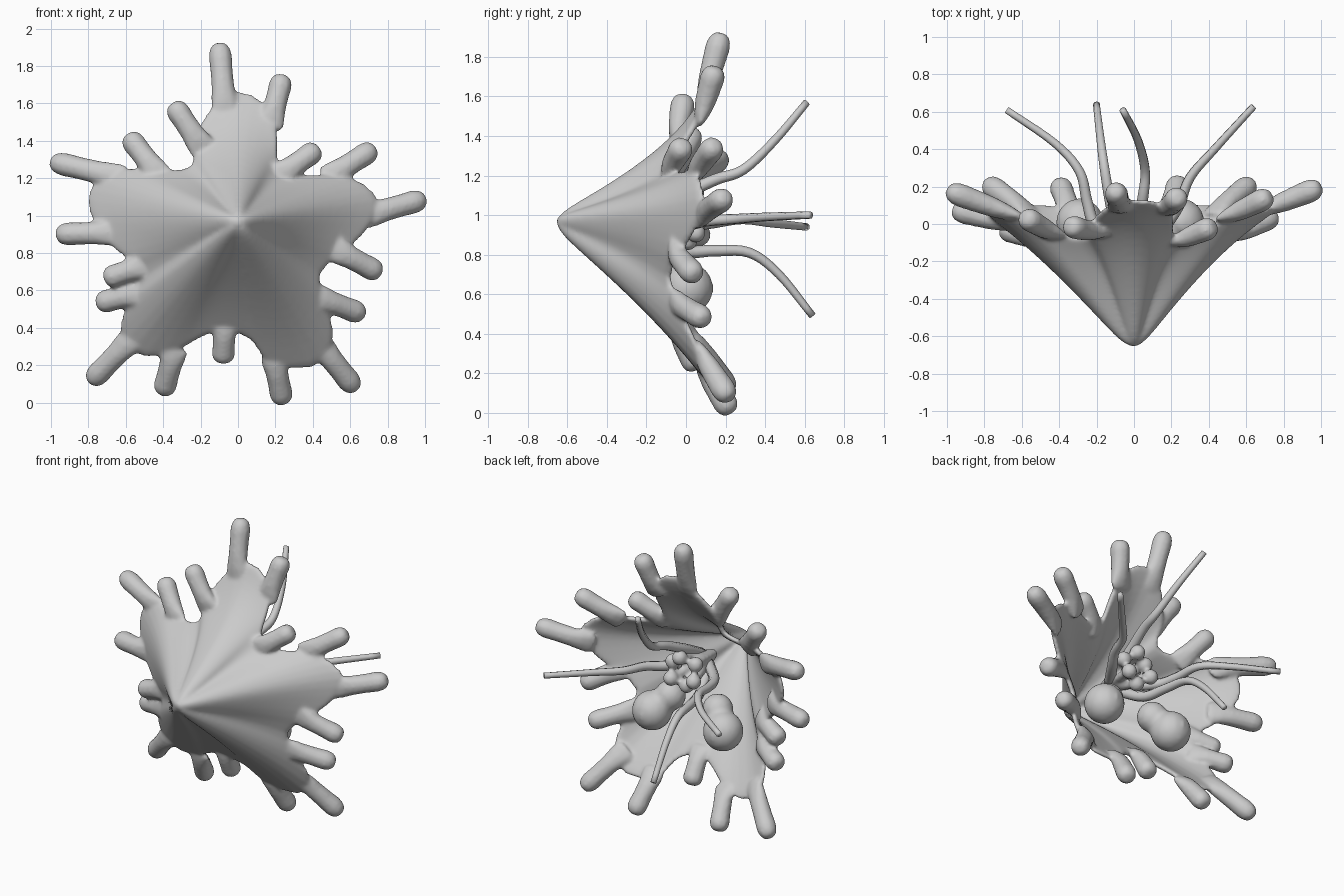
import bpy, bmesh, math
from mathutils import Vector

if "Cube" in bpy.data.objects:
    bpy.data.objects.remove(bpy.data.objects["Cube"])

CZ = 0.97  # height of the cone axis


def finish(bm, name, levels=0, thick=0):
    bmesh.ops.recalc_face_normals(bm, faces=bm.faces)
    for f in bm.faces:
        f.smooth = True
    me = bpy.data.meshes.new(name)
    bm.to_mesh(me)
    bm.free()
    ob = bpy.data.objects.new(name, me)
    bpy.context.collection.objects.link(ob)
    if thick:
        m = ob.modifiers.new("thickness", 'SOLIDIFY')
        m.thickness, m.offset = thick, 0
    if levels:
        m = ob.modifiers.new("smooth", 'SUBSURF')
        m.levels = m.render_levels = levels
    return ob


def fuse(parts, name, voxel, smooth):
    """Join overlapping parts and melt them into one skin."""
    bpy.ops.object.select_all(action='DESELECT')
    for o in parts:
        o.select_set(True)
    bpy.context.view_layer.objects.active = parts[0]
    bpy.ops.object.convert(target='MESH')
    bpy.ops.object.join()
    ob = bpy.context.view_layer.objects.active
    ob.name = name
    m = ob.modifiers.new("melt", 'REMESH')
    m.mode, m.voxel_size, m.use_smooth_shade = 'VOXEL', voxel, True
    m = ob.modifiers.new("relax", 'SMOOTH')
    m.factor, m.iterations = .5, smooth


def spline(pts, steps):
    """Smooth path through the points."""
    p = [Vector(q) for q in pts]
    p = [2 * p[0] - p[1]] + p + [2 * p[-1] - p[-2]]
    out = []
    for i in range(1, len(p) - 2):
        a, b, c, d = p[i - 1:i + 3]
        for k in range(steps):
            t = k / steps
            out.append(0.5 * (2 * b + (c - a) * t + (2 * a - 5 * b + 4 * c - d) * t**2
                              + (3 * b - a - 3 * c + d) * t**3))
    return out + [p[-2]]


def tube(name, path, radii, sides=8, ref=(0.13, 0.31, 0.94)):
    """Tube along a path; each radius is (along ref, across ref)."""
    bm = bmesh.new()
    rings = []
    ref = Vector(ref)
    for i, (p, (ru, rv)) in enumerate(zip(path, radii)):
        d = (path[min(i + 1, len(path) - 1)] - path[max(i - 1, 0)]).normalized()
        u = (ref - d * ref.dot(d)).normalized()
        ref = u
        v = d.cross(u)
        rings.append([bm.verts.new(p + ru * u * math.cos(a) + rv * v * math.sin(a))
                      for a in (2 * math.pi * k / sides for k in range(sides))])
    for a, b in zip(rings, rings[1:]):
        for k in range(sides):
            j = (k + 1) % sides
            bm.faces.new((a[k], a[j], b[j], b[k]))
    bm.faces.new(rings[0])
    bm.faces.new(rings[-1])
    return finish(bm, name)


# Five-lobed bell: rim points (x, z, depth), counter-clockwise from the right lobe
RIM = [(.77, 1.04, .09), (.74, 1.13, .09), (.62, 1.21, .07), (.48, 1.22, .03), (.34, 1.21, -.04),
       (.21, 1.22, -.08), (.21, 1.34, -.02), (.22, 1.47, .06), (.15, 1.62, .12), (0, 1.69, .13),
       (-.13, 1.61, .11), (-.22, 1.47, .04), (-.25, 1.36, -.02), (-.22, 1.25, -.07),
       (-.36, 1.24, -.06), (-.48, 1.24, -.02), (-.62, 1.26, .04), (-.78, 1.20, .10),
       (-.82, 1.08, .10), (-.78, .96, .06), (-.70, .84, .01), (-.56, .75, -.08), (-.50, .66, -.06),
       (-.61, .52, -.01), (-.65, .37, .08), (-.60, .25, .11), (-.40, .23, .10), (-.28, .30, .05),
       (-.13, .39, -.04), (0, .38, -.04), (.11, .31, .02), (.14, .19, .10), (.30, .17, .11),
       (.49, .19, .10), (.53, .38, .05), (.46, .57, -.05), (.41, .69, -.09), (.55, .79, -.04),
       (.68, .89, .04)]


def bell():
    bm = bmesh.new()
    apex = bm.verts.new((0, -.645, CZ))
    rows, n = [], len(RIM)
    steps = (.06, .12, .2, .3, .42, .54, .66, .78, .9, 1)
    for t in steps:
        row = []
        for x, z, y in RIM:
            d = Vector((x, 0, z - CZ))
            c = d.normalized()
            # bow of each ray: strongest on the top lobe, slight on the right one
            b = .25 + .5 * max(0, c.z) ** 4 + .15 * max(0, c.x) ** 4
            h = (1 + b) * t - b * t * t
            h = (math.sqrt(h * h + .007) - .0837) / (math.sqrt(1.007) - .0837)
            row.append(bm.verts.new((x * t, -.645 + (y + .645) * h, CZ + d.z * t)))
        rows.append(row)
    for k in range(n):
        j = (k + 1) % n
        bm.faces.new((apex, rows[0][k], rows[0][j]))
        for a, c in zip(rows, rows[1:]):
            bm.faces.new((a[k], c[k], c[j], a[j]))
    return finish(bm, "bell", levels=1, thick=.034)


# Blunt fingers around the rim: base and tip as (x, y, z)
FINGERS = [((-.07, .08, 1.56), (-.10, .18, 1.92)), ((.17, .07, 1.48), (.24, .15, 1.75)),
           ((-.19, -.05, 1.36), (-.35, -.01, 1.60)), ((-.42, -.06, 1.21), (-.59, .04, 1.43)),
           ((-.62, .04, 1.20), (-1.0, .18, 1.29)), ((-.64, -.01, .91), (-.97, .08, .90)),
           ((-.49, -.10, .74), (-.71, -.02, .66)), ((-.52, -.06, .59), (-.75, .06, .53)),
           ((-.56, .06, .35), (-.79, .22, .11)), ((-.34, .06, .28), (-.40, .22, .05)),
           ((-.07, -.06, .43), (-.08, .06, .22)), ((.19, .07, .25), (.24, .23, 0)),
           ((.43, .06, .32), (.63, .22, .07)), ((.41, -.07, .57), (.67, .10, .47)),
           ((.52, -.07, .82), (.76, .05, .69)), ((.68, .07, 1.00), (1.0, .20, 1.09)),
           ((.48, .03, 1.20), (.73, .15, 1.36)), ((.22, -.10, 1.21), (.43, -.01, 1.36))]
# (position, thickness, width): a flat web flaring into a round finger
PROFILE = ((-.08, .014, .05), (0, .026, .075), (.15, .042, .072), (.35, .054, .063), (.6, .06, .061),
           (.8, .064, .064), (.9, .058, .058), (.97, .043, .043), (1, .024, .024))
skin = [bell()]
for i, (a, b) in enumerate(FINGERS):
    a, b = Vector(a), Vector(b)
    skin.append(tube(f"rim_finger_{i + 1}", [a.lerp(b, t) for t, _, _ in PROFILE],
                     [(u, v) for _, u, v in PROFILE], 10, (0, 1, 0)))
fuse(skin, "petal_bell", .012, 6)

# Long curling tendrils from the throat
TENDRILS = [
    [(.03, -.2, .96), (.16, -.02, .95), (.24, .10, .97), (.30, .25, .98), (.43, .40, .99), (.64, .63, 1.0)],
    [(-.03, -.2, .95), (-.20, -.02, .95), (-.25, .12, .96), (-.29, .28, .98), (-.42, .43, .96), (-.68, .61, .94)],
    [(.02, -.2, 1.0), (.02, -.02, 1.10), (.05, .15, 1.18), (.06, .29, 1.23), (.02, .45, 1.38), (-.06, .61, 1.57)],
    [(-.03, -.2, .92), (-.09, -.02, .82), (-.13, .14, .82), (-.16, .32, .81), (-.18, .47, .70), (-.2, .64, .49)]]
for i, pts in enumerate(TENDRILS):
    path = spline(pts, 5)
    n = len(path) - 1
    tube(f"tendril_{i + 1}", path, [(.037 - .018 * k / n,) * 2 for k in range(n + 1)], 7)


def blob(name, loc, r):
    bm = bmesh.new()
    bmesh.ops.create_uvsphere(bm, u_segments=14, v_segments=9, radius=r)
    ob = finish(bm, name)
    ob.location = loc
    return ob


# Paired bulbs low in the throat, each with a smaller lobe melting into it
for s, side in ((-1, "left"), (1, "right")):
    fuse([blob("big", (s * .27 - .02, .01, .63), .13), blob("small", (s * .18 - .02, -.06, .73), .10)],
         f"bulb_{side}", .018, 5)

# Small knobs clustered at the centre, each on a short stalk
cluster = []
root = Vector((0, -.3, CZ))
for i in range(6):
    a = i * math.pi / 3 + .4
    p = Vector((.1 * math.cos(a), .01 + .04 * (i % 2), CZ + .1 * math.sin(a)))
    cluster.append(tube("stalk", [root, root.lerp(p, .6), p], [(.032, .032)] * 3, 6))
    cluster.append(blob("knob", p, .05))
fuse(cluster, "stamen_cluster", .012, 5)
